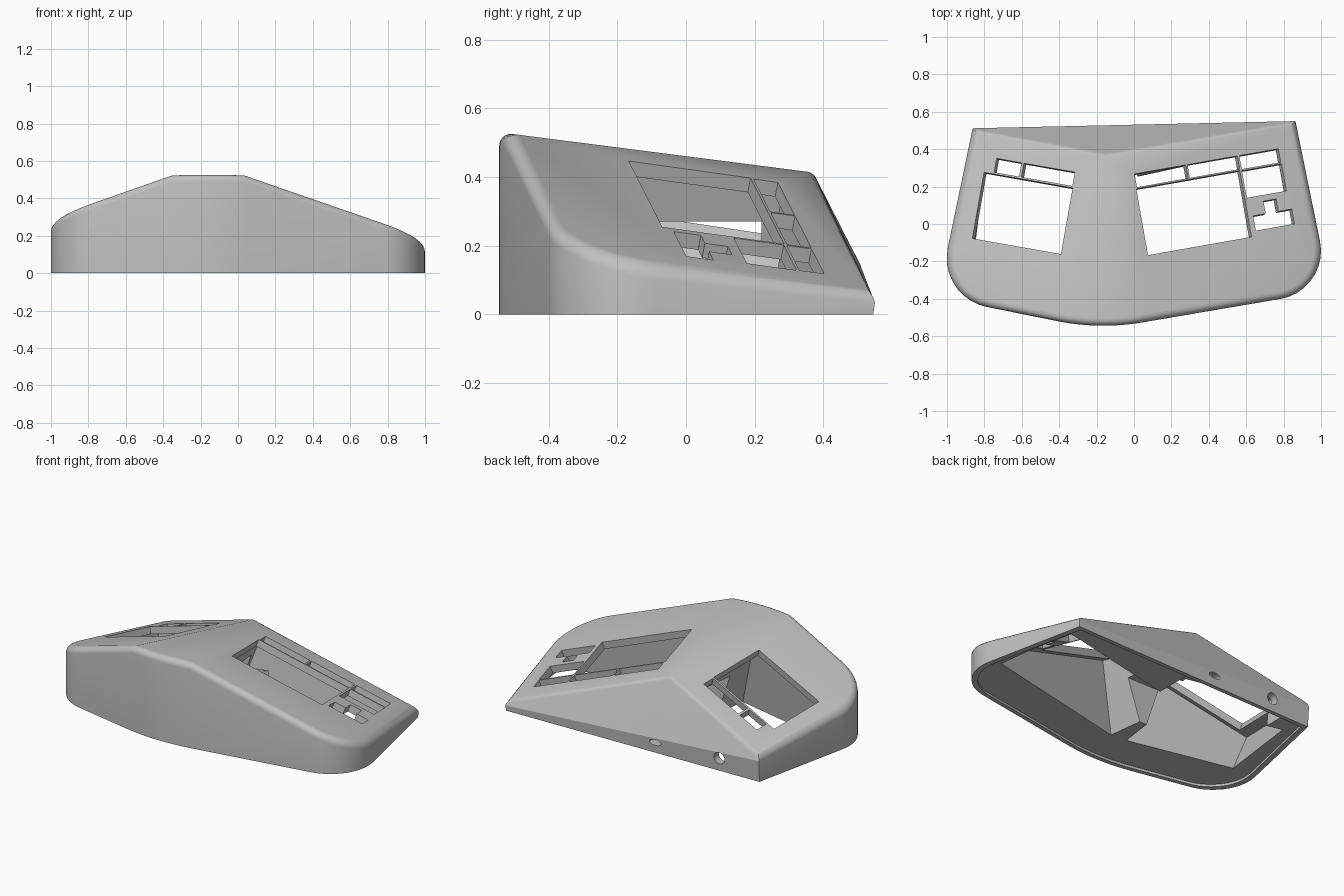
import bpy, bmesh, math
from mathutils import Vector

if "Cube" in bpy.data.objects:
    bpy.data.objects.remove(bpy.data.objects["Cube"])

grey = bpy.data.materials.new("plain grey")
grey.use_nodes = True
GREY = (0.53, 0.53, 0.53, 1)
grey.diffuse_color = GREY
grey.node_tree.nodes["Principled BSDF"].inputs["Base Color"].default_value = GREY

# Plan corners (counter-clockwise) with the tangent length of each rounding
CORNERS = [((0.86, 0.545), 0), ((-0.86, 0.505), 0), ((-1.052, -0.39), 0.27),
           ((-0.183, -0.565), 0.23), ((1.05, -0.355), 0.27)]

# Sloping top faces: a point and an upward normal
PEAK = Vector((-0.15, 0.37, 0.413))
BACK_N = (Vector((0.86, 0.545, 0.06)) - PEAK).cross(Vector((-0.86, 0.505, 0.162)) - PEAK)
LEFT_N, RIGHT_N = Vector((0.313, 0.194, 1)), Vector((-0.311, 0.2, 1))
ROOF = [LEFT_N, RIGHT_N, Vector((0, 0.128, 1)), BACK_N]


def outline(steps=9):
    """Plan outline with circular arcs at the rounded corners."""
    pts = []
    for i, (corner, t) in enumerate(CORNERS):
        c = Vector(corner)
        if not t:
            pts.append(c)
            continue
        d0 = (Vector(CORNERS[i - 1][0]) - c).normalized()
        d1 = (Vector(CORNERS[(i + 1) % len(CORNERS)][0]) - c).normalized()
        w = math.sin(d0.angle(d1) / 2)
        for k in range(steps + 1):
            s = k / steps
            a, b, e = (1 - s) ** 2, 2 * s * (1 - s) * w, s * s
            pts.append((a * (c + d0 * t) + b * c + e * (c + d1 * t)) / (a + b + e))
    return pts


def prism(low, high):
    """Closed prism between two matching rings of points."""
    bm = bmesh.new()
    lo, hi = [[bm.verts.new(p) for p in ring] for ring in (low, high)]
    bm.faces.new(lo)
    bm.faces.new(hi)
    for i in range(len(lo)):
        j = (i + 1) % len(lo)
        bm.faces.new((lo[i], lo[j], hi[j], hi[i]))
    bmesh.ops.recalc_face_normals(bm, faces=bm.faces)
    return bm


def clip(bm, point, normal):
    """Keep the side of a convex solid behind a plane."""
    cut = bmesh.ops.bisect_plane(bm, geom=bm.verts[:] + bm.edges[:] + bm.faces[:],
                                 plane_co=point, plane_no=normal, clear_outer=True)
    edges = [e for e in cut["geom_cut"] if isinstance(e, bmesh.types.BMEdge)]
    bmesh.ops.holes_fill(bm, edges=edges, sides=0)
    bmesh.ops.recalc_face_normals(bm, faces=bm.faces)


def clip_inside(bm, wall, plate):
    """Leave a wall and a top plate of the case around a cavity."""
    for n in ROOF:
        clip(bm, PEAK - n.normalized() * plate, n)
    for i, (corner, _) in enumerate(CORNERS):
        a, b = Vector(corner), Vector(CORNERS[(i + 1) % len(CORNERS)][0])
        n = Vector((b.y - a.y, a.x - b.x, 0)).normalized()
        clip(bm, a.to_3d() - n * wall, n)


def make(name, bm):
    bmesh.ops.recalc_face_normals(bm, faces=bm.faces)
    mesh = bpy.data.meshes.new(name)
    bm.to_mesh(mesh)
    bm.free()
    mesh.materials.append(grey)
    ob = bpy.data.objects.new(name, mesh)
    bpy.context.collection.objects.link(ob)
    return ob


def slanted(normal, turn, shape, depth, height):
    """Prism through a sloping top, drawn on it and pushed along its normal."""
    c, s = math.cos(turn), math.sin(turn)

    def place(u, v, w):
        x, y = u * c - v * s, u * s + v * c
        z = PEAK.z - (normal.x * (x - PEAK.x) + normal.y * (y - PEAK.y)) / normal.z
        return Vector((x, y, z)) + normal * w
    return prism([place(u, v, -depth) for u, v in shape],
                 [place(u, v, height) for u, v in shape])


def rect(u0, u1, v0, v1):
    return [(u0, v0), (u1, v0), (u1, v1), (u0, v1)]


# Case body
ring = outline()
body = prism([p.to_3d() for p in ring], [p.to_3d() + Vector((0, 0, 1)) for p in ring])
for n in ROOF:
    clip(body, PEAK, n)
bmesh.ops.remove_doubles(body, verts=body.verts, dist=0.004)
body.normal_update()


def softness(edge):
    """Full rounding along the top of the walls, a slight one on the rear hips."""
    a, b = sorted((f.normal for f in edge.link_faces), key=lambda n: n.z)
    if a.z < -0.5:
        return 0
    if a.z < 0.05:
        return 1 if b.z > 0.1 and a.y < 0.9 else 0
    return 0.4 if max(a.y, b.y) > 0.5 else 0


weight = body.edges.layers.float.new("bevel_weight_edge")
for edge in body.edges:
    edge[weight] = softness(edge)
case = make("case", body)
bpy.context.view_layer.objects.active = case
case.select_set(True)
soft = case.modifiers.new("soft edges", "BEVEL")
soft.limit_method, soft.width, soft.segments = "WEIGHT", 0.04, 5
soft.use_clamp_overlap = False
bpy.ops.object.modifier_apply(modifier=soft.name)

TURN = math.radians(10)
cutters = []

# Cavities: a slanted pocket behind each panel
for name, n, turn, shape in (
        ("left_cavity", LEFT_N, TURN, rect(0.02, 0.93, -0.22, 0.29)),
        ("right_cavity", RIGHT_N, -TURN, rect(-0.9, -0.29, -0.255, 0.25))):
    bm = slanted(n, turn, shape, 0.9, 0.1)
    clip(bm, Vector((0, 0, -0.05)), Vector((0, 0, -1)))
    clip_inside(bm, 0.06, 0.045)
    cutters.append(make(name, bm))

# Low passage between the pockets, and a chamber behind the sockets
for name, room, top in (("passage", rect(-0.5, 0.3, -0.08, 0.22), 0.27),
                        ("socket_chamber", rect(-0.69, 0.02, 0.2, 0.6), 0.17)):
    bm = prism([(x, y, -0.06) for x, y in room], [(x, y, top) for x, y in room])
    clip_inside(bm, 0.045, 0.046)
    cutters.append(make(name, bm))

# Shallow seat for a base plate
cutters.append(make("base_seat", prism([(p.x * 0.965, p.y * 0.95, -0.04) for p in ring],
                                       [(p.x * 0.965, p.y * 0.95, 0.015) for p in ring])))

# Panel openings
left_panel = [rect(0.045, 0.607, -0.177, 0.183), rect(0.05, 0.328, 0.191, 0.263),
              rect(0.337, 0.608, 0.191, 0.263), rect(0.618, 0.83, 0.189, 0.262),
              rect(0.618, 0.833, 0.033, 0.18),
              [(0.635, -0.148), (0.845, -0.148), (0.845, -0.068), (0.772, -0.068),
               (0.772, 0), (0.703, 0), (0.703, -0.068), (0.635, -0.068)]]
right_panel = [rect(-0.838, -0.357, -0.226, 0.133), rect(-0.785, -0.65, 0.143, 0.218),
               rect(-0.637, -0.36, 0.143, 0.218)]
for n, turn, shapes in ((LEFT_N, TURN, left_panel), (RIGHT_N, -TURN, right_panel)):
    for shape in shapes:
        cutters.append(make("opening", slanted(n, turn, shape, 0.07, 0.1)))

# Rear sockets: a round one and a flat one
for x, z, rx, rz in ((-0.59, 0.08, 0.036, 0.036), (-0.155, 0.065, 0.04, 0.018)):
    loop = [(x + rx * math.cos(k * math.pi / 12), z + rz * math.sin(k * math.pi / 12))
            for k in range(24)]
    cutters.append(make("socket", prism([(a, 0.4, b) for a, b in loop],
                                        [(a, 0.6, b) for a, b in loop])))

for cutter in cutters:
    cutter.hide_render = True
    mod = case.modifiers.new("cut", "BOOLEAN")
    mod.operation, mod.solver, mod.object = "DIFFERENCE", "EXACT", cutter
    bpy.ops.object.modifier_apply(modifier=mod.name)
    bpy.data.objects.remove(cutter)
bpy.ops.object.shade_smooth_by_angle(angle=math.radians(25))
